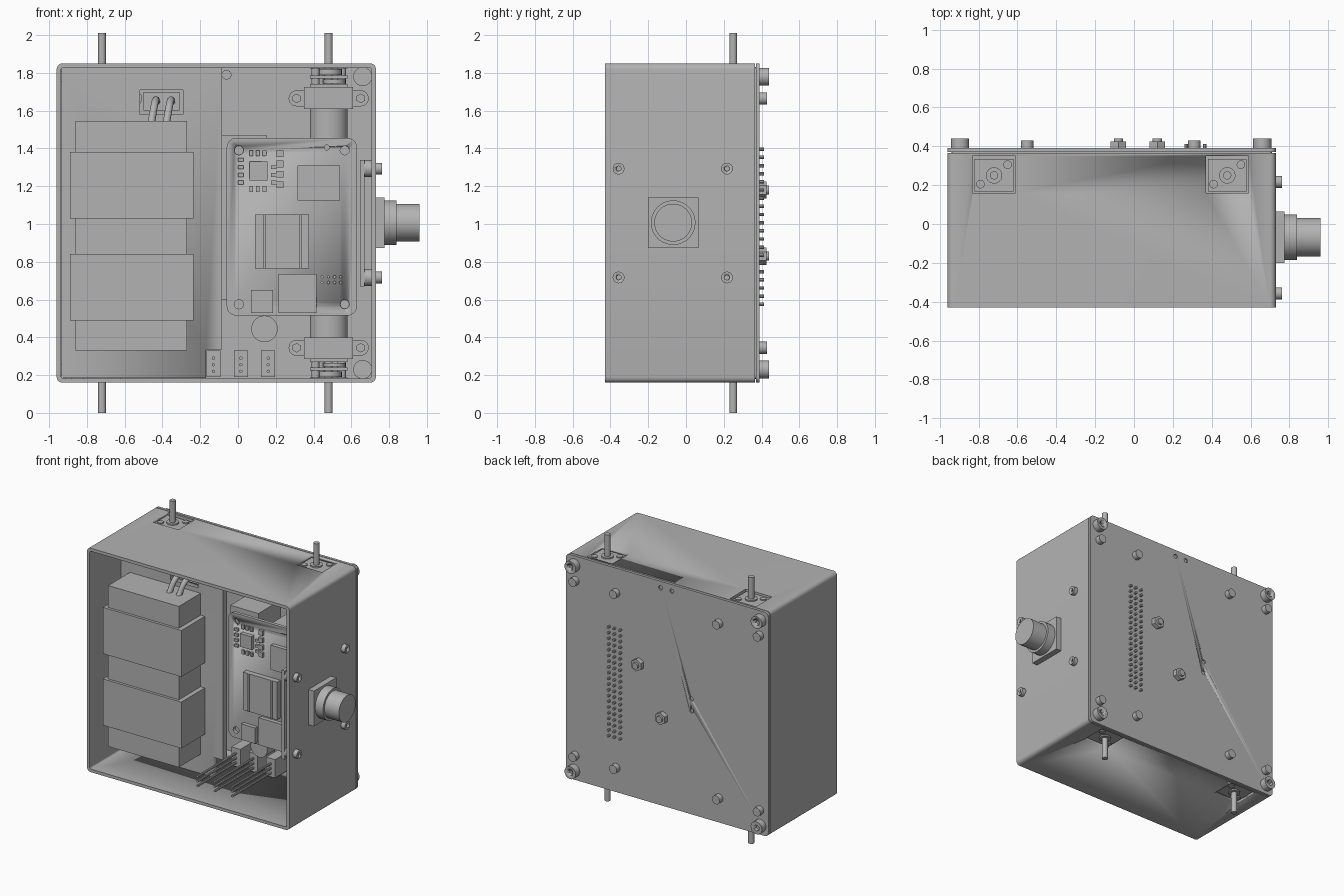
import bpy, bmesh, math
from mathutils import Matrix, Vector

if "Cube" in bpy.data.objects:
    bpy.data.objects.remove(bpy.data.objects["Cube"], do_unlink=True)

grey = bpy.data.materials.new("plain grey")
grey.use_nodes = True
GREY = (0.45, 0.45, 0.45, 1)
grey.diffuse_color = GREY
next(n for n in grey.node_tree.nodes if n.type == "BSDF_PRINCIPLED").inputs["Base Color"].default_value = GREY


# Shape makers: each returns a function that adds the shape to a bmesh
def box(x0, x1, y0, y1, z0, z1, radius=0):
    def add(bm):
        lo = [min(a, b) for a, b in ((x0, x1), (y0, y1), (z0, z1))]
        hi = [max(a, b) for a, b in ((x0, x1), (y0, y1), (z0, z1))]
        m = Matrix.Translation([(a + b) / 2 for a, b in zip(lo, hi)])
        m = m @ Matrix.Diagonal([b - a for a, b in zip(lo, hi)] + [1])
        verts = bmesh.ops.create_cube(bm, size=1, matrix=m)["verts"]
        if radius:
            edges = {e for v in verts for e in v.link_edges
                     if abs(e.verts[0].co.y - e.verts[1].co.y) > 1e-4}
            bmesh.ops.bevel(bm, geom=list(edges), offset=radius, segments=5,
                            profile=0.5, affect="EDGES")
    return add


def cyl(start, axis, length, r, sides=24, flat=1):
    def add(bm):
        d = Vector([length if a == axis else 0 for a in "xyz"])
        turn = d.to_track_quat("Z", "Y").to_matrix().to_4x4()
        m = Matrix.Translation(Vector(start) + d / 2)
        m = m @ Matrix.Diagonal((1, flat, 1, 1)) @ turn
        bmesh.ops.create_cone(bm, cap_ends=True, segments=sides, radius1=r,
                              radius2=r, depth=abs(length), matrix=m)
    return add


def part(name, *shapes):
    bm = bmesh.new()
    for add in shapes:
        add(bm)
    mesh = bpy.data.meshes.new(name)
    bm.to_mesh(mesh)
    bm.free()
    mesh.materials.append(grey)
    ob = bpy.data.objects.new(name, mesh)
    bpy.context.collection.objects.link(ob)
    bpy.ops.object.select_all(action="DESELECT")
    ob.select_set(True)
    bpy.context.view_layer.objects.active = ob
    bpy.ops.object.shade_smooth_by_angle(angle=math.radians(35))
    return ob


def cut(ob, *shapes):
    for shape in shapes:
        tool = part("cutter", shape)
        tool.hide_render = True
        mod = ob.modifiers.new("cut", "BOOLEAN")
        mod.operation, mod.solver, mod.object = "DIFFERENCE", "EXACT", tool
        bpy.context.view_layer.objects.active = ob
        bpy.ops.object.modifier_apply(modifier=mod.name)
        bpy.data.objects.remove(tool, do_unlink=True)


def flip(z, top):
    return 2.01 - z if top else z


MOTORS = [(x, top) for x in (-0.72, 0.48) for top in (False, True)]

# Open case with motor windows, and its back plate
case = part("case", box(-0.96, 0.73, -0.43, 0.365, 0.16, 1.85, 0.03))
cut(case, box(-0.937, 0.707, -0.5, 0.5, 0.183, 1.827, 0.012),
    *[box(x - 0.11, x + 0.11, 0.16, 0.35, flip(0.1, t), flip(0.25, t)) for x, t in MOTORS])
part("back_plate", box(-0.96, 0.73, 0.37, 0.39, 0.16, 1.85, 0.03))
part("back_gasket", box(-0.94, 0.71, 0.36, 0.372, 0.18, 1.83, 0.02))

# Corner bosses and socket bolts
for x in (-0.895, 0.66):
    for t in (False, True):
        z = flip(0.23, t)
        part("corner_boss", cyl((x, 0.24, z), "y", 0.12, 0.05))
        bolt = part("corner_bolt", cyl((x, 0.385, z), "y", 0.055, 0.047))
        cut(bolt, cyl((x, 0.41, z), "y", 0.06, 0.024, 6))

# Gear motors with brackets
for x, t in MOTORS:
    f = lambda z: flip(z, t)
    s = -1 if t else 1
    part("motor_shaft", cyl((x, 0.25, f(0)), "z", 0.3 * s, 0.021))
    part("motor_body", cyl((x, 0.25, f(0.28)), "z", 0.5 * s, 0.1, 32, 0.84))
    part("gearbox_plates", *[box(x - 0.1, x + 0.1, 0.168, 0.335, f(a), f(a + 0.015))
                             for a in (0.172, 0.225, 0.27)])
    part("gearbox_gears", cyl((x, 0.25, f(0.19)), "z", 0.03 * s, 0.07),
         cyl((x + 0.03, 0.23, f(0.245)), "z", 0.02 * s, 0.06),
         cyl((x - 0.05, 0.28, f(0.2)), "z", 0.07 * s, 0.035))
    part("gearbox_posts", *[cyl((x + a, b, f(0.164)), "z", 0.12 * s, 0.022, 16)
                            for a, b in ((-0.07, 0.205), (0.07, 0.305))])
    part("gearbox_bushing", cyl((x, 0.25, f(0.162)), "z", 0.02 * s, 0.042))
    part("bracket_body", box(x - 0.13, x + 0.13, 0.15, 0.365, f(0.285), f(0.4)))
    for d in (-0.17, 0.17):
        part("bracket_ear", cyl((x + d, 0.3, f(0.345)), "y", 0.06, 0.042),
             box(x + d, x + d * 0.7, 0.3, 0.36, f(0.303), f(0.387)))
        part("bracket_nut", cyl((x + d, 0.28, f(0.345)), "y", 0.03, 0.025, 6))
        part("bracket_bolt", cyl((x + d, 0.385, f(0.345)), "y", 0.045, 0.032))

# Hex nuts, pin rows and drilled spots on the back
for x, z in ((0.12, 1.18), (-0.08, 0.83)):
    part("back_hex_nut", cyl((x, 0.385, z), "y", 0.04, 0.046, 6))
    part("back_stud", cyl((x, 0.385, z), "y", 0.055, 0.024))
part("back_pins", *[cyl((x, 0.3, 0.575 + 0.0432 * i), "y", 0.112, 0.009, 8)
                    for x in (0.365, 0.32, 0.27) for i in range(20)])
cut(bpy.data.objects["back_plate"], *[cyl((x, 0.38, z), "y", 0.05, 0.016, 16) for x, z in
    ((-0.06, 1.8), (-0.155, 1.8), (-0.32, 1.03), (-0.32, 0.94))])

# Battery shelf, notched around the lead and the pin header
shelf = part("battery_shelf", box(-0.935, -0.085, -0.06, -0.01, 0.185, 1.825))
cut(shelf, box(-0.17, 0, -0.2, 0.1, 0.1, 0.335), box(-0.52, -0.29, -0.2, 0.1, 1.58, 1.71))
part("lead_socket", box(-0.5, -0.31, 0.02, 0.12, 1.6, 1.7))

# Battery pack, straps and leads
part("battery", box(-0.86, -0.27, -0.32, -0.06, 0.33, 1.545))
for z in (0.49, 1.03):
    part("battery_strap", box(-0.89, -0.235, -0.34, -0.05, z, z + 0.35))
for x in (-0.46, -0.38):
    curve = bpy.data.curves.new("battery_lead", "CURVE")
    curve.dimensions, curve.bevel_depth, curve.bevel_resolution = "3D", 0.02, 3
    curve.use_fill_caps = True
    path = curve.splines.new("BEZIER")
    path.bezier_points.add(2)
    for p, co in zip(path.bezier_points, ((0, -0.17, 1.53), (0.02, -0.1, 1.64), (0.03, 0.06, 1.65))):
        p.co = (x + co[0], co[1], co[2])
        p.handle_left_type = p.handle_right_type = "AUTO"
    curve.materials.append(grey)
    bpy.context.collection.objects.link(bpy.data.objects.new("battery_lead", curve))

# Controller board with mounting holes, standoffs and module behind
board = part("controller_board", box(-0.06, 0.63, -0.03, -0.005, 0.515, 1.455, 0.05))
for x in (0.005, 0.565):
    for z in (0.575, 1.39):
        cut(board, cyl((x, -0.1, z), "y", 0.2, 0.024))
        part("board_standoff", cyl((x, -0.005, z), "y", 0.365, 0.04, 6))
part("rear_module", box(-0.085, 0.15, 0.03, 0.3, 0.6, 1.47))
part("pin_socket", box(0.25, 0.385, 0, 0.32, 0.55, 1.42))

# Chips and small components
FACE = -0.028
part("processor", box(0.09, 0.375, -0.07, FACE, 0.765, 1.05))
part("processor_ribs", *[box(a, a + 0.012, -0.078, FACE, 0.765, 1.05) for a in (0.135, 0.325)])
part("memory_chip", box(0.315, 0.54, -0.06, FACE, 1.125, 1.31))
part("card_socket", box(0.215, 0.415, -0.06, FACE, 0.53, 0.735))
part("small_socket", box(0.07, 0.185, -0.06, FACE, 0.53, 0.65))
part("sensor_chip", box(0.06, 0.155, -0.06, FACE, 1.23, 1.33))
part("resistors", *[box(x, x + 0.03, -0.045, FACE, z, z + 0.02)
                    for x, rows in ((0, 4), (0.175, 3)) for z in [1.21 + 0.04 * i for i in range(rows)]],
     *[box(0.06 + 0.035 * i, 0.08 + 0.035 * i, -0.045, FACE, z, z + 0.03)
       for i in range(3) for z in (1.17, 1.36)],
     *[box(0.205, 0.24, -0.05, FACE, z, z + 0.035) for z in (1.19, 1.245, 1.3, 1.355)])
part("board_pins", *[cyl((0.445 + 0.033 * i, -0.05, z), "y", 0.03, 0.008, 8)
                     for i in range(4) for z in (0.69, 0.72)])
part("button", cyl((0.47, -0.05, 1.405), "y", 0.03, 0.016, 16))

# Capacitor and servo headers with long pins
part("capacitor", cyl((0.14, 0.05, 0.445), "y", 0.31, 0.07, 32))
for x in (-0.13, 0.015, 0.16):
    part("header_block", box(x - 0.037, x + 0.037, 0.16, 0.36, 0.19, 0.33))
    part("header_pins", *[cyl((x, -0.3, z), "y", 0.47, 0.009, 8) for z in (0.22, 0.255, 0.29)])
part("indicator_lamp", cyl((-0.06, 0.25, 1.79), "y", 0.12, 0.025))

# Side connector, its screws and inner plate
Y, Z = -0.068, 1.007
part("connector_flange", box(0.725, 0.775, Y - 0.133, Y + 0.133, Z - 0.133, Z + 0.133))
part("connector_collar", cyl((0.77, Y, Z), "x", 0.07, 0.118, 40))
part("connector_barrel", cyl((0.83, Y, Z), "x", 0.13, 0.1, 40))
part("inner_plate", box(0.645, 0.67, -0.4, 0.26, 0.67, 1.34))
for y in (-0.357, 0.217):
    for z in (0.717, 1.293):
        part("side_spacer", cyl((0.67, y, z), "x", 0.04, 0.045))
        screw = part("side_screw", cyl((0.725, y, z), "x", 0.037, 0.031))
        cut(screw, cyl((0.745, y, z), "x", 0.05, 0.014, 6))
